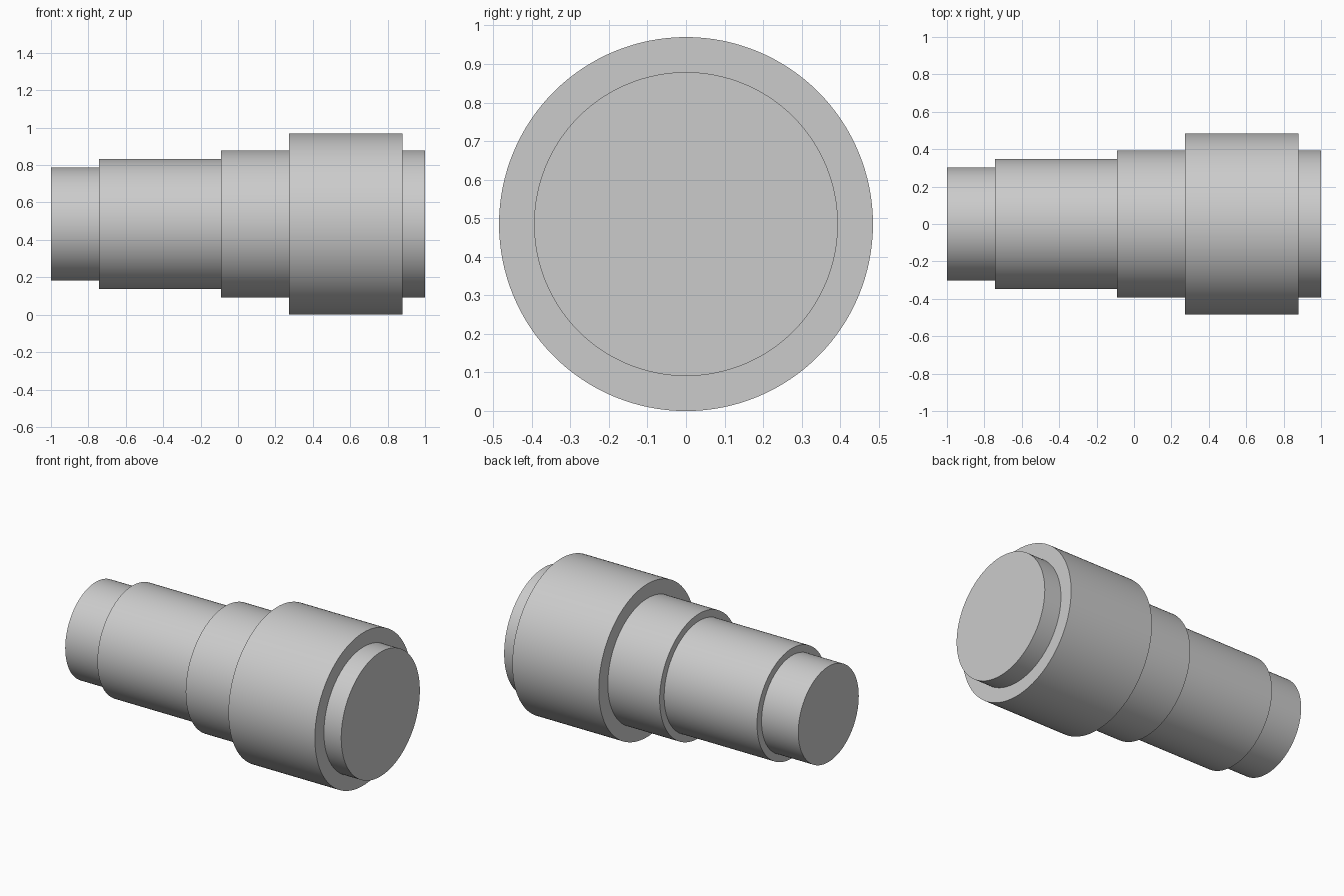
import bpy
import bmesh
import math

cube = bpy.data.objects.get("Cube")
if cube:
    bpy.data.objects.remove(cube, do_unlink=True)

UNIT = 2 / 66          # whole shaft is 66 units long
SEGMENTS = 128
# Each step of the shaft from left end to right end: (length, radius)
STEPS = [(8.5, 10), (21.5, 11.5), (12, 13), (20, 16), (4, 13)]

# Plain grey metal
grey = bpy.data.materials.new("grey metal")
grey.use_nodes = True
colour = (0.6, 0.6, 0.6, 1)
grey.diffuse_color = colour
grey.node_tree.nodes["Principled BSDF"].inputs["Base Color"].default_value = colour

# Stepped profile, with square shoulders
bm = bmesh.new()
profile = []
x = -1.0
for length, radius in STEPS:
    end = x + length * UNIT
    profile += [bm.verts.new((x, 0, radius * UNIT)), bm.verts.new((end, 0, radius * UNIT))]
    x = end
edges = [bm.edges.new(pair) for pair in zip(profile, profile[1:])]

# Turn the profile about the shaft axis and close both ends
bmesh.ops.spin(bm, geom=profile + edges, cent=(0, 0, 0), axis=(1, 0, 0),
               angle=math.tau, steps=SEGMENTS)
bmesh.ops.remove_doubles(bm, verts=bm.verts[:], dist=0.0001)
bmesh.ops.holes_fill(bm, edges=[e for e in bm.edges if e.is_boundary], sides=0)
bmesh.ops.recalc_face_normals(bm, faces=bm.faces[:])

mesh = bpy.data.meshes.new("stepped_shaft")
bm.to_mesh(mesh)
bm.free()
mesh.materials.append(grey)

# Rest the widest collar on the ground
shaft = bpy.data.objects.new("stepped_shaft", mesh)
shaft.location.z = max(radius for _, radius in STEPS) * UNIT
bpy.context.collection.objects.link(shaft)

# Smooth round walls, crisp shoulders
bpy.ops.object.select_all(action="DESELECT")
shaft.select_set(True)
bpy.context.view_layer.objects.active = shaft
bpy.ops.object.shade_smooth_by_angle(angle=math.radians(30))
